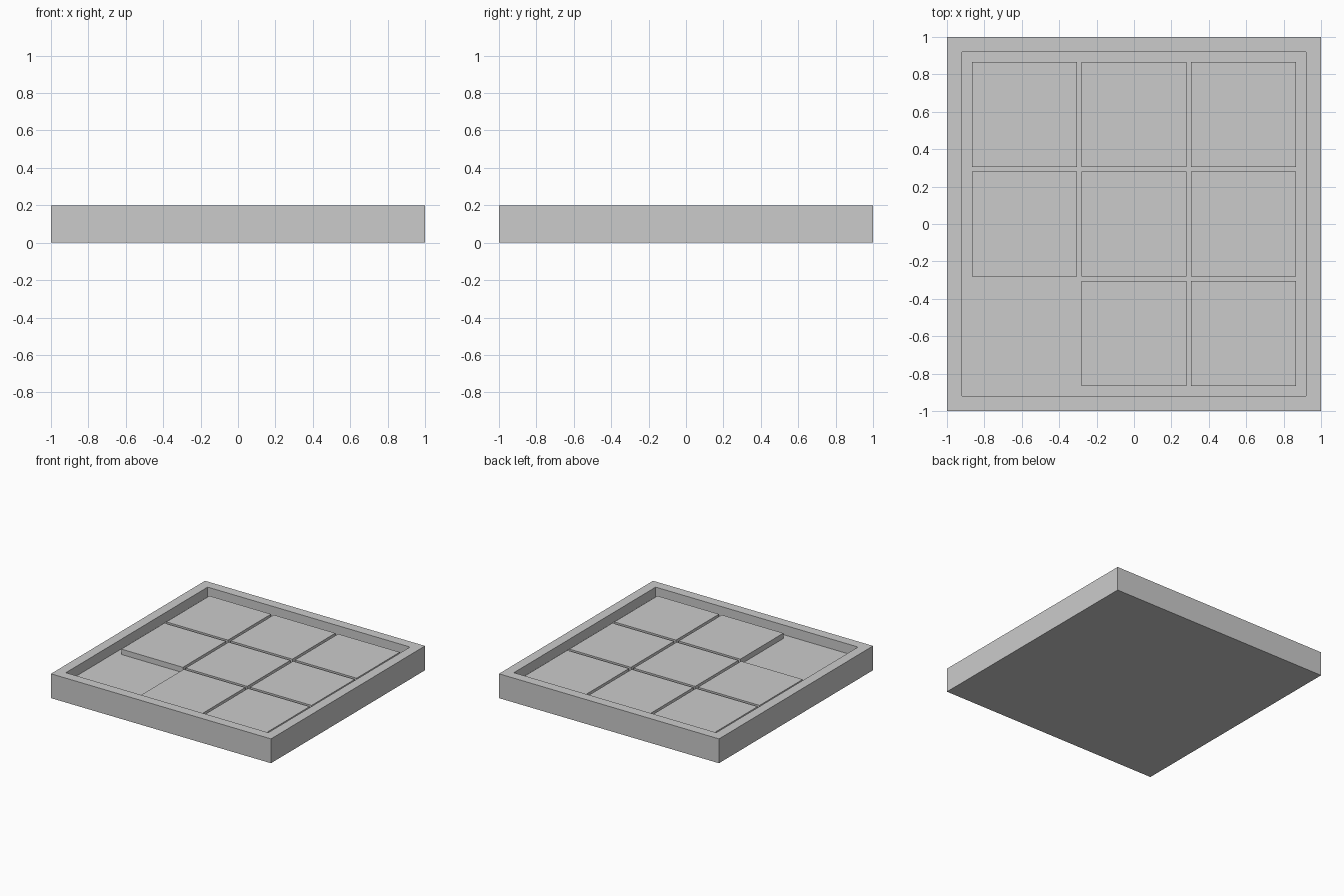
import bpy, bmesh
from mathutils import Matrix, Vector

if "Cube" in bpy.data.objects:
    bpy.data.objects.remove(bpy.data.objects["Cube"])

HEIGHT = 0.2
INNER = 0.887      # half width of the recess
FLOOR = 0.12       # recess floor height
TILE, PITCH = 0.56, 0.585
TILE_TOP = 0.164


def box(bm, center, size):
    m = Matrix.Translation(center) @ Matrix.Diagonal((*size, 1))
    bmesh.ops.create_cube(bm, size=1, matrix=m)


def finish(bm, name):
    mesh = bpy.data.meshes.new(name)
    bm.to_mesh(mesh)
    bm.free()
    obj = bpy.data.objects.new(name, mesh)
    bpy.context.collection.objects.link(obj)
    return obj


# Tray: a slab whose top face is inset and pushed down to form the recess
bm = bmesh.new()
box(bm, (0, 0, HEIGHT / 2), (2, 2, HEIGHT))
bm.normal_update()
top = max(bm.faces, key=lambda f: f.calc_center_median().z)
bmesh.ops.inset_region(bm, faces=[top], thickness=1 - INNER)
pocket = bmesh.ops.extrude_discrete_faces(bm, faces=[top])["faces"]
bmesh.ops.translate(bm, verts=pocket[0].verts, vec=Vector((0, 0, FLOOR - HEIGHT)))
bmesh.ops.recalc_face_normals(bm, faces=bm.faces)
finish(bm, "tray")

# Sliding tiles: three by three grid with the front left slot empty
for row in (-1, 0, 1):
    for col in (-1, 0, 1):
        if (col, row) == (-1, -1):
            continue
        bm = bmesh.new()
        box(bm, (col * PITCH, row * PITCH, (FLOOR + TILE_TOP) / 2),
            (TILE, TILE, TILE_TOP - FLOOR))
        finish(bm, f"tile_row{row + 2}_col{col + 2}")
